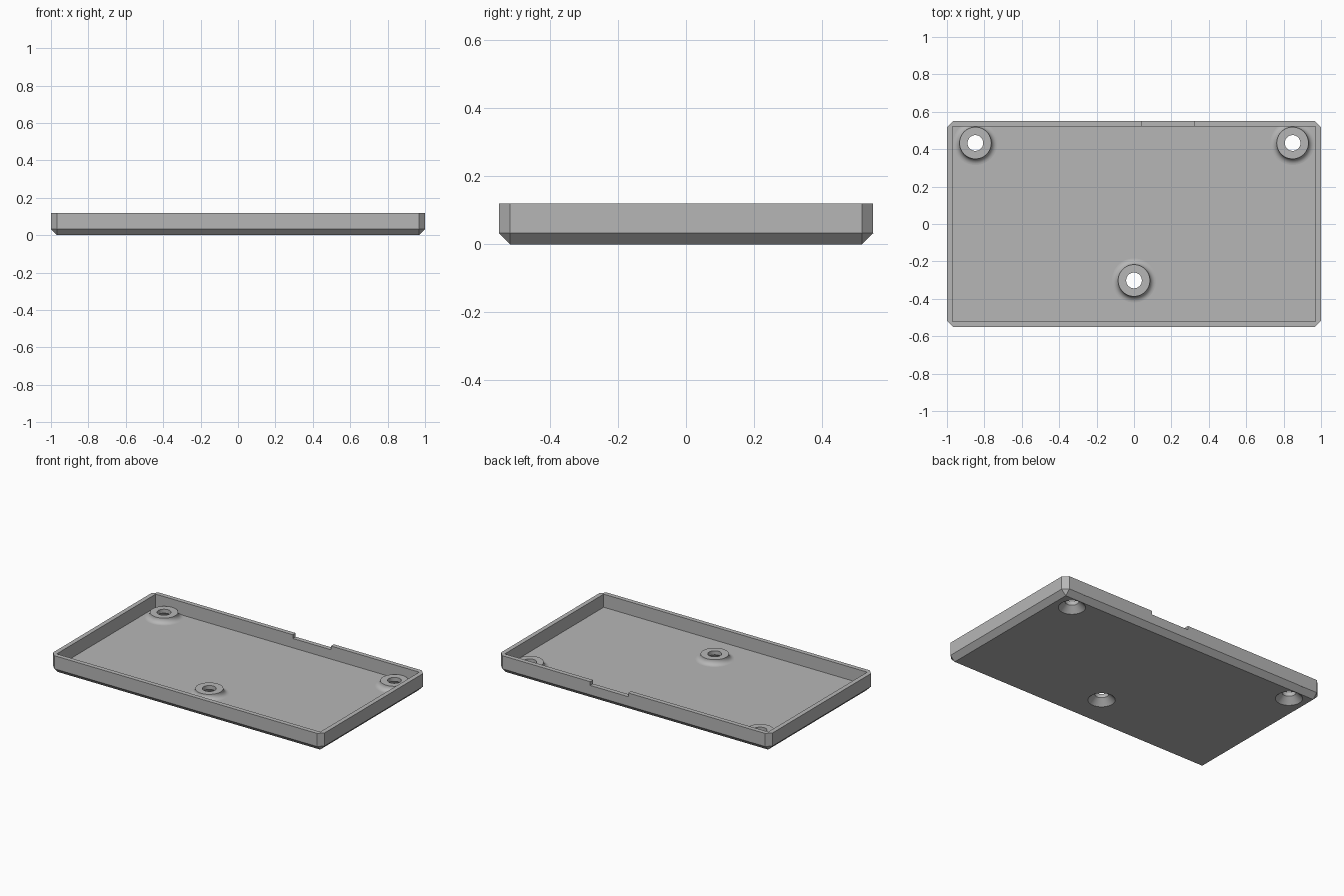
import bpy, bmesh, math
from mathutils import Vector

if "Cube" in bpy.data.objects:
    bpy.data.objects.remove(bpy.data.objects["Cube"])

HALF_X, HALF_Y, HEIGHT = 1.0, 0.55, 0.12
CHAMFER = FLOOR = 0.033
WALL = 0.03
BOSS_TOP, BOSS_R, HOLE_R = 0.066, 0.085, 0.042
SINK_R = 0.082
BOSSES = [(-0.848, 0.433), (0.848, 0.433), (0, -0.302)]

grey = bpy.data.materials.new("plain grey")
grey.use_nodes = True
colour = (0.47, 0.47, 0.47, 1)
grey.diffuse_color = colour
grey.node_tree.nodes["Principled BSDF"].inputs["Base Color"].default_value = colour


def finish(name, bm):
    bmesh.ops.recalc_face_normals(bm, faces=bm.faces)
    mesh = bpy.data.meshes.new(name)
    bm.to_mesh(mesh)
    bm.free()
    mesh.materials.append(grey)
    obj = bpy.data.objects.new(name, mesh)
    bpy.context.collection.objects.link(obj)
    return obj


def box(name, low, high):
    bm = bmesh.new()
    low, high = Vector(low), Vector(high)
    bmesh.ops.create_cube(bm, size=1)
    for v in bm.verts:
        v.co = (low + high) / 2 + v.co * (high - low)
    return finish(name, bm)


def lathe(name, profile, centre, sides=48):
    """Closed solid turned from (radius, z) points."""
    bm = bmesh.new()
    rings = []
    for r, z in profile:
        angles = [math.tau * i / sides for i in range(sides)]
        rings.append([bm.verts.new((centre[0] + r * math.cos(a),
                                    centre[1] + r * math.sin(a), z)) for a in angles])
    for lower, upper in zip(rings, rings[1:]):
        for i in range(sides):
            j = (i + 1) % sides
            bm.faces.new((lower[i], lower[j], upper[j], upper[i]))
    bm.faces.new(rings[0])
    bm.faces.new(rings[-1])
    return finish(name, bm)


def cut(obj, cutters):
    """Subtract the cutters and bake the result."""
    for c in cutters:
        mod = obj.modifiers.new("cut", "BOOLEAN")
        mod.operation = "DIFFERENCE"
        mod.solver = "EXACT"
        mod.object = c
    graph = bpy.context.evaluated_depsgraph_get()
    baked = bpy.data.meshes.new_from_object(obj.evaluated_get(graph))
    obj.modifiers.clear()
    obj.data = baked


# Chamfered tray block
bm = bmesh.new()
ix, iy = HALF_X - CHAMFER, HALF_Y - CHAMFER
for sx in (-1, 1):
    for sy in (-1, 1):
        bm.verts.new((sx * ix, sy * iy, 0))
        for z in (CHAMFER, HEIGHT):
            bm.verts.new((sx * HALF_X, sy * iy, z))
            bm.verts.new((sx * ix, sy * HALF_Y, z))
bmesh.ops.convex_hull(bm, input=bm.verts)
bmesh.ops.dissolve_limit(bm, angle_limit=0.01, verts=bm.verts, edges=bm.edges)
tray = finish("tray", bm)

# Cutters: inner cavity, rear rim notch, countersunk screw holes
cavity = box("cavity_cutter", (WALL - HALF_X, WALL - HALF_Y, FLOOR),
             (HALF_X - WALL, HALF_Y - WALL, 0.2))
notch = box("notch_cutter", (0.04, 0.5, HEIGHT - 0.025), (0.32, 0.6, 0.2))
sink = SINK_R - HOLE_R
holes = [lathe("hole_cutter", [(SINK_R + 0.01, -0.01), (HOLE_R, sink), (HOLE_R, 0.2)], c)
         for c in BOSSES]

# Screw bosses with a concave fillet running into the floor
fillet = BOSS_TOP - FLOOR
steps = 8
curve = []
for i in range(steps + 1):
    a = math.pi / 2 * i / steps
    curve.append((BOSS_R + fillet * (1 - math.sin(a)), BOSS_TOP - fillet * math.cos(a)))
profile = [(BOSS_R + fillet, FLOOR - 0.001)] + curve
names = ("right_rear_boss", "left_rear_boss", "front_boss")
bosses = [lathe(n, profile, c) for n, c in zip(names, BOSSES)]

cut(tray, [cavity, notch] + holes)
for boss, hole in zip(bosses, holes):
    cut(boss, [hole])
for c in [cavity, notch] + holes:
    bpy.data.objects.remove(c)

# Smooth turned surfaces, crisp edges elsewhere
bpy.ops.object.select_all(action="DESELECT")
for obj in [tray] + bosses:
    obj.select_set(True)
bpy.context.view_layer.objects.active = tray
bpy.ops.object.shade_smooth_by_angle(angle=math.radians(30))
